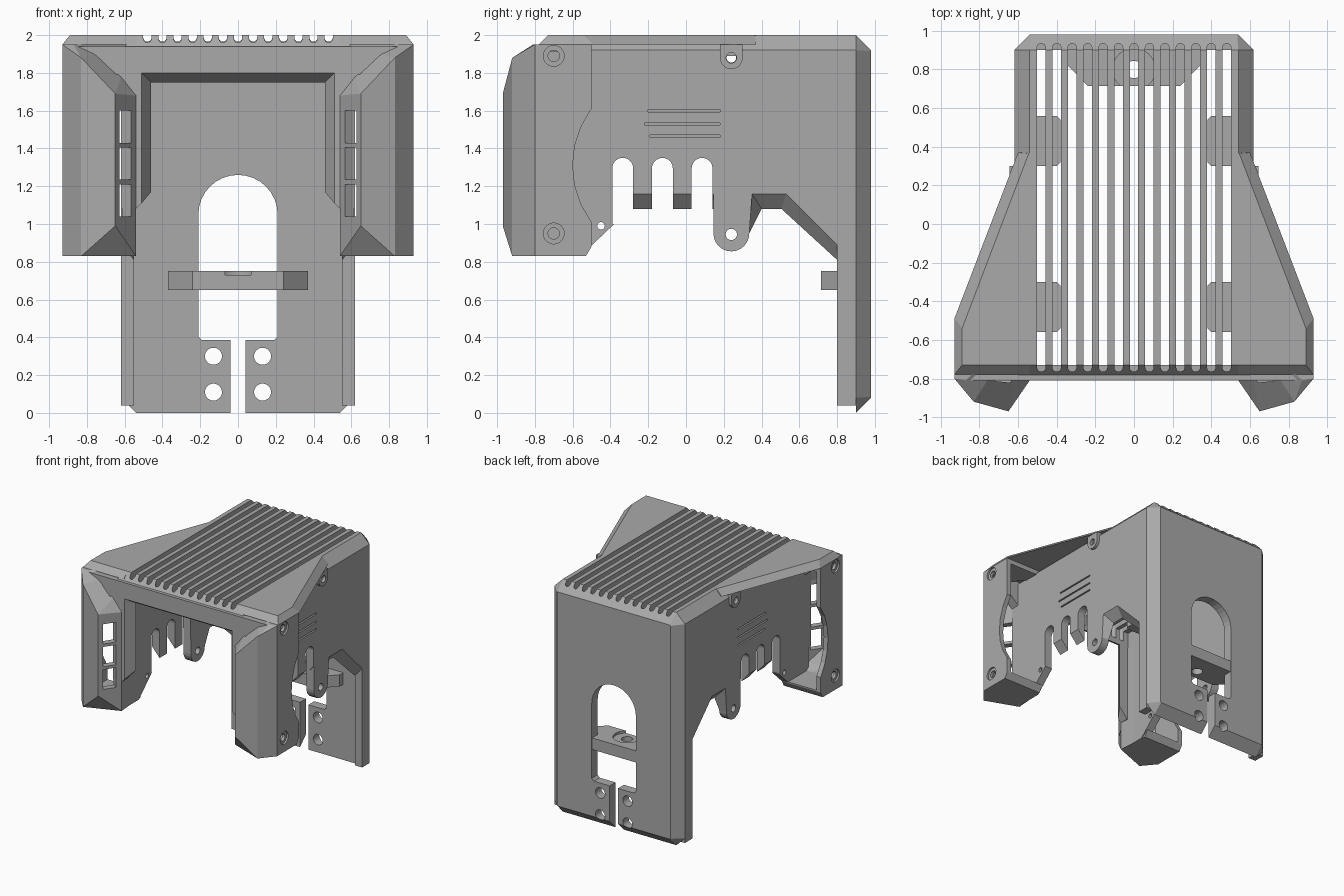
import bpy, bmesh, math
from mathutils import Vector

if "Cube" in bpy.data.objects:
    bpy.data.objects.remove(bpy.data.objects["Cube"])

grey = bpy.data.materials.new("plain grey")
grey.use_nodes = True
grey.diffuse_color = (0.4, 0.4, 0.4, 1)
grey.node_tree.nodes["Principled BSDF"].inputs["Base Color"].default_value = (0.4, 0.4, 0.4, 1)


def finish(name, bm):
    bmesh.ops.recalc_face_normals(bm, faces=bm.faces)
    me = bpy.data.meshes.new(name)
    bm.to_mesh(me)
    bm.free()
    ob = bpy.data.objects.new(name, me)
    bpy.context.scene.collection.objects.link(ob)
    me.materials.append(grey)
    return ob


def loft(name, *sections):
    """Solid through matching closed sections."""
    bm = bmesh.new()
    rings = [[bm.verts.new(p) for p in s] for s in sections]
    n = len(rings[0])
    for a, b in zip(rings, rings[1:]):
        for i in range(n):
            j = (i + 1) % n
            bm.faces.new((a[i], a[j], b[j], b[i]))
    bm.faces.new(rings[0])
    bm.faces.new(rings[-1])
    return finish(name, bm)


def hull(name, points):
    bm = bmesh.new()
    for p in points:
        bm.verts.new(p)
    bmesh.ops.convex_hull(bm, input=bm.verts)
    return finish(name, bm)


def on_axis(axis, pts, level):
    place = {"x": lambda a, b: (level, a, b), "y": lambda a, b: (a, level, b),
             "z": lambda a, b: (a, b, level)}[axis]
    return [place(a, b) for a, b in pts]


def prism(name, axis, pts, lo, hi):
    return loft(name, on_axis(axis, pts, lo), on_axis(axis, pts, hi))


def box(name, x0, x1, y0, y1, z0, z1):
    return prism(name, "z", [(x0, y0), (x1, y0), (x1, y1), (x0, y1)], z0, z1)


def arc(a, b, r, start, end, n=16):
    return [(a + r * math.cos(math.radians(start + (end - start) * i / n)),
             b + r * math.sin(math.radians(start + (end - start) * i / n))) for i in range(n + 1)]


def disc(name, axis, a, b, r, lo, hi):
    return prism(name, axis, arc(a, b, r, 0, 348, 29), lo, hi)


def cut(ob, cutters, keep=False):
    for c in cutters:
        m = ob.modifiers.new("cut", "BOOLEAN")
        m.operation, m.solver, m.object = "DIFFERENCE", "EXACT", c
    bpy.context.view_layer.update()
    me = bpy.data.meshes.new_from_object(ob.evaluated_get(bpy.context.evaluated_depsgraph_get()))
    ob.modifiers.clear()
    ob.data = me
    if not keep:
        for c in cutters:
            bpy.data.objects.remove(c)


def mirror(ob):
    ob.modifiers.new("mirror", "MIRROR").use_mirror_merge = False


def both(half):
    return half + [(-a, b) for a, b in reversed(half)]


# Roof with chamfered edges
low = both([(.62, -.8), (.62, .9)])
roof = loft("roof", on_axis("z", low, 1.89), on_axis("z", low, 1.92),
            on_axis("z", both([(.54, -.73), (.54, .9)]), 2))

# Back plate with chamfered rim
back = loft("back_plate",
            on_axis("y", both([(.54, 0), (.62, .08), (.62, 1.92), (.54, 2)]), .9),
            on_axis("y", both([(.535, .08), (.54, .085), (.54, 1.915), (.535, 1.92)]), .98))
arch = both([(.21, .4), (.21, 1.05)])
arch = [(-.19, .385), (.19, .385), (.21, .405)] + arc(0, 1.05, .21, 0, 180) + [(-.21, .405)]
cutters = [prism("arch_cut", "y", arch, .8, 1.1), box("gap_cut", -.04, .04, .8, 1.1, -.1, .5)]
for x in (-.13, .13):
    for z in (.11, .3):
        cutters.append(disc("hole_cut", "y", x, z, .045, .8, 1.1))
cut(back, cutters)

# Front frame, tapering inwards around the opening
outer = [(.62, 1.08), (.62, 1.72), (.87, 1.94)]
frame = loft("front_frame",
             on_axis("y", both([(.51, 1.8), (.51, 1.11), (.54, 1.08)] + outer), -.81),
             on_axis("y", both([(.46, 1.75), (.46, 1.17), (.54, 1.08)] + outer), -.73))

# Vent slots through the roof and its ends
slots = []
for i in range(13):
    x = -.48 + .08 * i
    slots.append(prism("slot_cut", "z", arc(x, .913, .022, 0, 180, 8) + arc(x, -.743, .022, 180, 360, 8),
                       1.8, 2.1))
cut(roof, slots, True)
cut(back, slots, True)
cut(frame, slots)

# Flared roof wings
wing = loft("roof_wing",
            on_axis("z", [(.54, .37), (.6, .37), (.93, -.49), (.93, -.78), (.54, -.78)], 1.95),
            on_axis("z", [(.54, .37), (.545, .365), (.89, -.54), (.89, -.73), (.54, -.73)], 2))
mirror(wing)


# Side walls with bevelled lower edge, comb slots and lug
def wall_section(x, drop, shift):
    z = 1.16 - drop
    pts = [(-.78, .83), (-.56, .83), (-.385, .995), (-.385, z), (.145, z)]
    pts += arc(.24, .95, .095, 180, 360, 12)
    pts += [(.35 + shift, z), (.53 - shift / 2, z), (.8, .89 - drop), (.8, .04), (.9, .04),
            (.9, 1.92), (-.78, 1.92)]
    return on_axis("x", pts, x)


wall = loft("side_wall", wall_section(.55, .08, .05), wall_section(.62, 0, 0))
cutters = [disc("lug_cut", "x", .24, .945, .03, .4, .8), disc("boss_cut", "x", .24, 1.88, .025, .4, .8),
           disc("pin_cut", "x", -.45, .99, .02, .4, .8)]
for y in (-.335, -.125, .085):
    cutters.append(prism("comb_cut", "x", arc(y, 1.295, .055, 0, 180) + [(y - .055, 1), (y + .055, 1)], .4, .8))
for y, z in ((-.2, 1.6), (-.22, 1.53), (-.19, 1.465)):
    cutters.append(box("slit_cut", .6, .7, y, .18, z - .006, z + .006))
cut(wall, cutters)
mirror(wall)

# Screw bosses near the top of the walls
boss = prism("upper_boss", "x", arc(.24, 1.88, .06, 180, 360) + [(.3, 1.95), (.18, 1.95)], .6, .645)
cut(boss, [disc("boss_hole", "x", .24, 1.88, .028, .5, .8)])
mirror(boss)

# Hollow front ducts, open at the back
duct = hull("air_duct", [
    (.93, -.5, .88), (.93, -.53, .83), (.56, -.53, .83), (.56, -.5, .88), (.93, -.5, 1.95), (.56, -.5, 1.95),
    (.93, -.8, .83), (.93, -.8, 1.95), (.87, -.81, 1.95), (.83, -.92, .83), (.83, -.92, 1.88),
    (.65, -.97, .99), (.65, -.97, 1.69), (.54, -.81, .83), (.54, -.81, 1.68)])
cavity = hull("cavity_cut", [(x, y, z) for x, y, a, b in (
    (.62, -.3, .89, 1.91), (.89, -.3, .89, 1.91), (.89, -.79, .89, 1.91), (.81, -.87, .92, 1.82),
    (.67, -.91, 1.04, 1.64), (.6, -.8, .94, 1.64), (.62, -.75, .89, 1.91)) for z in (a, b)])
cutters = [cavity, disc("fan_cut", "x", -.1, 1.31, .5, .87, 1)]
for z in (.95, 1.89):
    cutters.append(disc("screw_cut", "x", -.7, z, .055, .915, 1))
    cutters.append(disc("screw_hole", "x", -.7, z, .03, .85, 1))
along, across = Vector((.567, -.824)), Vector((.824, .567))
for z in (1.04, 1.235, 1.43):
    mid = Vector((.603, -.888))
    corners = [mid + along * s * .055 + across * t * .07 for s, t in ((-1, -1), (1, -1), (1, 1), (-1, 1))]
    cutters.append(prism("vent_cut", "z", [tuple(c) for c in corners], z, z + .17))
cut(duct, cutters)
mirror(duct)

# Cross bracket on the back plate
bracket = prism("cross_bracket", "z", both([(.24, .715), (.37, .85), (.37, .905), (.215, .905), (.215, .975)]),
                .65, .75)
cut(bracket, [disc("bracket_hole", "z", 0, .8, .045, .5, .9),
              disc("bracket_recess", "z", 0, .8, .11, .73, .9)])

# Corner blocks under the roof
for y, label in ((.43, "rear"), (-.43, "front")):
    block = prism(label + "_roof_block", "z",
                  [(.56, y - .13), (.4, y - .13), (.38, y - .11), (.38, y + .11), (.4, y + .13), (.56, y + .13)],
                  1.8, 1.9)
    mirror(block)
